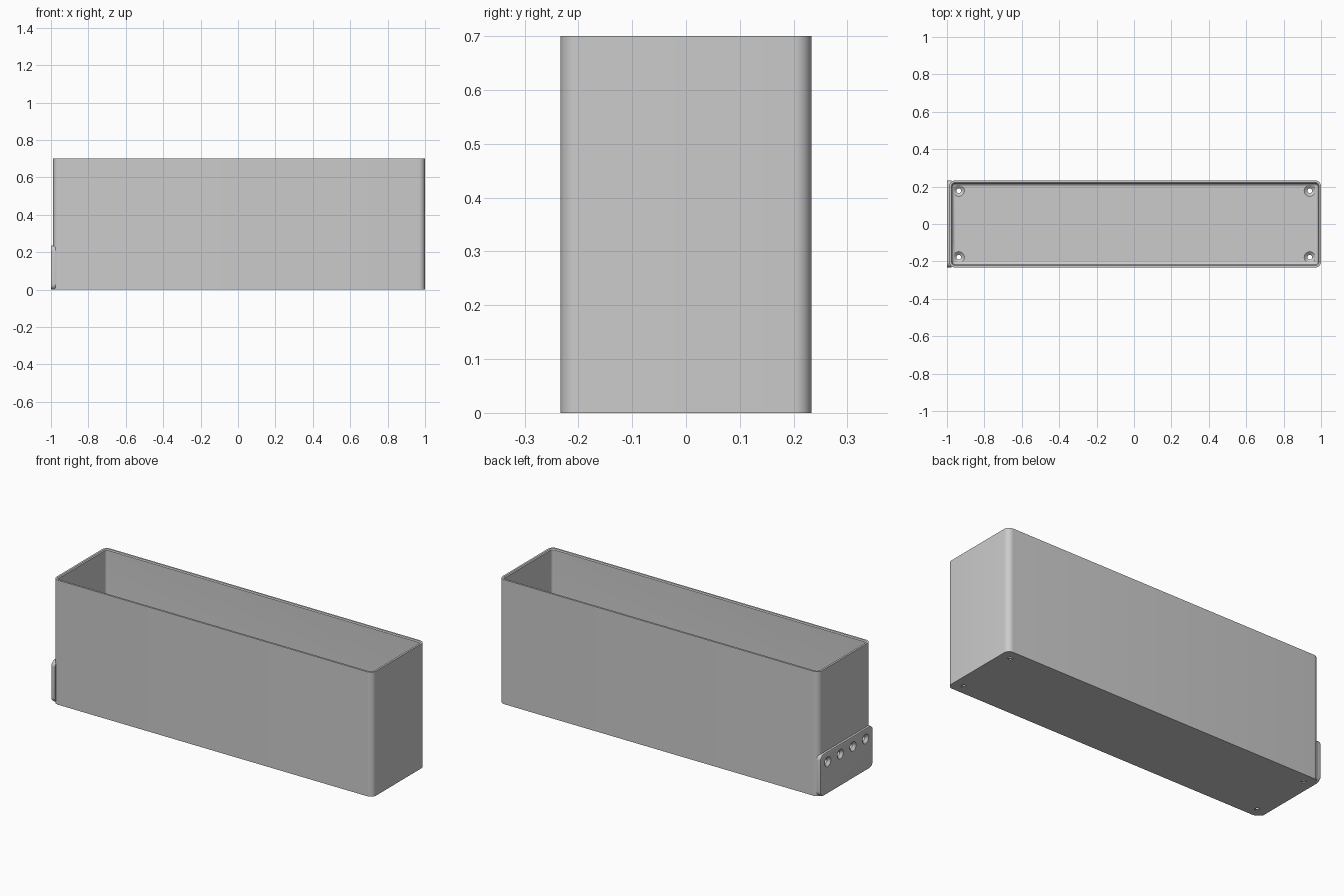
import bpy
import bmesh
import math
from mathutils import Matrix, Vector

default = bpy.data.objects.get("Cube")
if default:
    bpy.data.objects.remove(default, do_unlink=True)

GREY = (0.6, 0.6, 0.6, 1.0)
grey = bpy.data.materials.new("plain grey")
grey.use_nodes = True
grey.diffuse_color = GREY
grey.node_tree.nodes["Principled BSDF"].inputs["Base Color"].default_value = GREY

X0, X1, HALF_Y, HEIGHT = -0.988, 1.0, 0.233, 0.70
MID_X = (X0 + X1) / 2
WALL, FLOOR, CORNER, FILLET = 0.016, 0.02, 0.032, 0.016


def rounded_rect(half_a, half_b, r, steps=8):
    """Counter-clockwise outline of a rectangle with round corners."""
    pts = []
    for k, (sa, sb) in enumerate([(1, 1), (-1, 1), (-1, -1), (1, -1)]):
        for i in range(steps + 1):
            t = math.radians(90) * (k + i / steps)
            pts.append((sa * (half_a - r) + r * math.cos(t),
                        sb * (half_b - r) + r * math.sin(t)))
    return pts


def loft(name, outlines):
    """Skin a stack of equal-length loops and cap both ends."""
    bm = bmesh.new()
    loops = [[bm.verts.new(p) for p in o] for o in outlines]
    for a, b in zip(loops, loops[1:]):
        for i in range(len(a)):
            j = (i + 1) % len(a)
            bm.faces.new((a[i], a[j], b[j], b[i]))
    bm.faces.new(loops[0][::-1])
    bm.faces.new(loops[-1])
    bmesh.ops.recalc_face_normals(bm, faces=bm.faces)
    mesh = bpy.data.meshes.new(name)
    bm.to_mesh(mesh)
    bm.free()
    mesh.materials.append(grey)
    obj = bpy.data.objects.new(name, mesh)
    bpy.context.collection.objects.link(obj)
    return obj


def countersink(place, depth, r_head=0.03, r_hole=0.013):
    """Cutter for a screw hole; its head sits at the local origin, facing +z."""
    def circle(r, z):
        return [place @ Vector((r * math.cos(math.tau * i / 32),
                                r * math.sin(math.tau * i / 32), z)) for i in range(32)]
    slope = 0.014
    over = 0.002
    grow = (r_head - r_hole) * over / slope
    return loft("screw_hole_cutter", [circle(r_hole, -depth), circle(r_hole, -slope),
                                      circle(r_head + grow, over)])


def cut(targets, cutters):
    for target in targets:
        bpy.ops.object.select_all(action='DESELECT')
        bpy.context.view_layer.objects.active = target
        target.select_set(True)
        for cutter in cutters:
            mod = target.modifiers.new("hole", 'BOOLEAN')
            mod.operation, mod.solver, mod.object = 'DIFFERENCE', 'EXACT', cutter
            bpy.ops.object.modifier_apply(modifier=mod.name)
    for cutter in cutters:
        bpy.data.objects.remove(cutter, do_unlink=True)


# Open bin: outside, rim with a small inner chamfer, inside, filleted floor
def bin_ring(inset, z):
    r = max(CORNER - inset, 0.004)
    return [(MID_X + a, b, z) for a, b in
            rounded_rect((X1 - X0) / 2 - inset, HALF_Y - inset, r)]


profile = [(0, 0), (0, HEIGHT), (WALL - 0.005, HEIGHT), (WALL, HEIGHT - 0.005)]
for i in range(7):
    t = math.radians(90) * i / 6
    profile.append((WALL + FILLET * (1 - math.cos(t)), FLOOR + FILLET * (1 - math.sin(t))))
bin_body = loft("bin_body", [bin_ring(*p) for p in profile])

# Mounting plate on the end, with a softened outer edge
PLATE_X, PLATE_T, PLATE_H, EDGE = -1.0, 0.025, 0.235, 0.004


def plate_ring(x, inset):
    return [(x, a, PLATE_H / 2 + b) for a, b in
            rounded_rect(HALF_Y - inset, PLATE_H / 2 - inset, 0.03 - inset)]


mount_plate = loft("mount_plate", [
    plate_ring(PLATE_X, EDGE), plate_ring(PLATE_X + EDGE * 0.3, EDGE * 0.3),
    plate_ring(PLATE_X + EDGE, 0), plate_ring(PLATE_X + PLATE_T, 0)])

# Floor screw holes
cut([bin_body], [countersink(Matrix.Translation((x, y, FLOOR)), 0.05)
                 for x in (-0.937, 0.94) for y in (-0.178, 0.178)])

# Row of screw holes through the plate and end wall
face_out = Matrix.Rotation(math.radians(-90), 4, 'Y')
cut([mount_plate, bin_body],
    [countersink(Matrix.Translation((PLATE_X, (i - 1.5) * 0.112, 0.178)) @ face_out, 0.05, 0.027)
     for i in range(4)])

for obj in (bin_body, mount_plate):
    bpy.ops.object.select_all(action='DESELECT')
    obj.select_set(True)
    bpy.context.view_layer.objects.active = obj
    bpy.ops.object.shade_smooth_by_angle(angle=math.radians(30))
